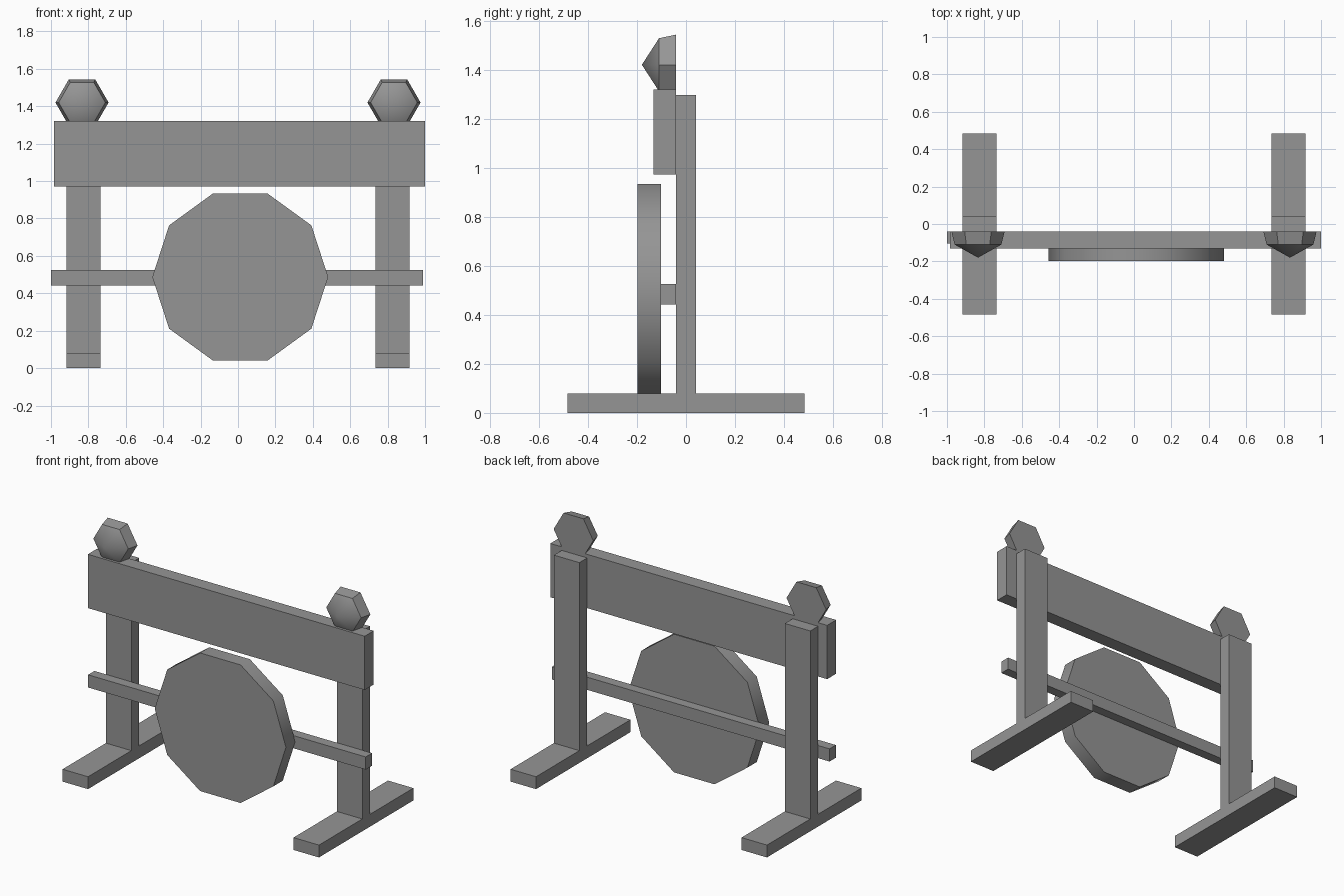
import bpy, bmesh, math

if "Cube" in bpy.data.objects:
    bpy.data.objects.remove(bpy.data.objects["Cube"])

grey = bpy.data.materials.new("dark_grey")
grey.diffuse_color = (0.3, 0.3, 0.3, 1)
grey.use_nodes = True
grey.node_tree.nodes["Principled BSDF"].inputs["Base Color"].default_value = grey.diffuse_color

def finish(name, bm, smooth_angle=None):
    bmesh.ops.recalc_face_normals(bm, faces=bm.faces[:])
    mesh = bpy.data.meshes.new(name)
    bm.to_mesh(mesh)
    bm.free()
    mesh.materials.append(grey)
    obj = bpy.data.objects.new(name, mesh)
    bpy.context.collection.objects.link(obj)
    if smooth_angle:
        bpy.ops.object.select_all(action='DESELECT')
        obj.select_set(True)
        bpy.context.view_layer.objects.active = obj
        bpy.ops.object.shade_smooth_by_angle(angle=math.radians(smooth_angle))
    return obj

def box(name, x, y, z):
    """Box from (min, max) ranges on each axis."""
    bm = bmesh.new()
    bmesh.ops.create_cube(bm, size=1)
    for v in bm.verts:
        v.co = [r[0] + (c + 0.5) * (r[1] - r[0]) for c, r in zip(v.co, (x, y, z))]
    return finish(name, bm)

def turned(name, cx, cz, sides, rings, tip=None):
    """Polygonal solid along y: rings are (y, radius), closed by a cap or a point."""
    bm = bmesh.new()
    loops = []
    for y, r in rings:
        angles = [2 * math.pi * i / sides for i in range(sides)]
        loops.append([bm.verts.new((cx + r * math.cos(a), y, cz + r * math.sin(a))) for a in angles])
    for a, b in zip(loops, loops[1:]):
        for i in range(sides):
            j = (i + 1) % sides
            bm.faces.new((a[i], a[j], b[j], b[i]))
    bm.faces.new(loops[0])
    if tip is None:
        bm.faces.new(loops[-1])
    else:
        p = bm.verts.new((cx, tip, cz))
        for i in range(sides):
            bm.faces.new((loops[-1][i], loops[-1][(i + 1) % sides], p))
    return finish(name, bm, 40)

# Feet, posts and warning lamps on both sides
for side, cx in (("left", -0.827), ("right", 0.827)):
    span = (cx - 0.091, cx + 0.091)
    box(side + "_foot", span, (-0.483, 0.483), (0, 0.08))
    box(side + "_post", span, (-0.04, 0.04), (0.08, 1.297))
    lamp_x = math.copysign(0.834, cx)
    turned(side + "_lamp", lamp_x, 1.42, 6, [(-0.04, 0.142), (-0.11, 0.125)], tip=-0.18)

# Wide board and thin rail across the front
box("top_board", (-0.983, 1.0), (-0.132, -0.04), (0.972, 1.32))
box("lower_rail", (-1.0, 0.988), (-0.105, -0.04), (0.443, 0.525))

# Ten-sided sign disc
turned("sign_disc", 0.012, 0.487, 10, [(-0.102, 0.47), (-0.198, 0.47)])
